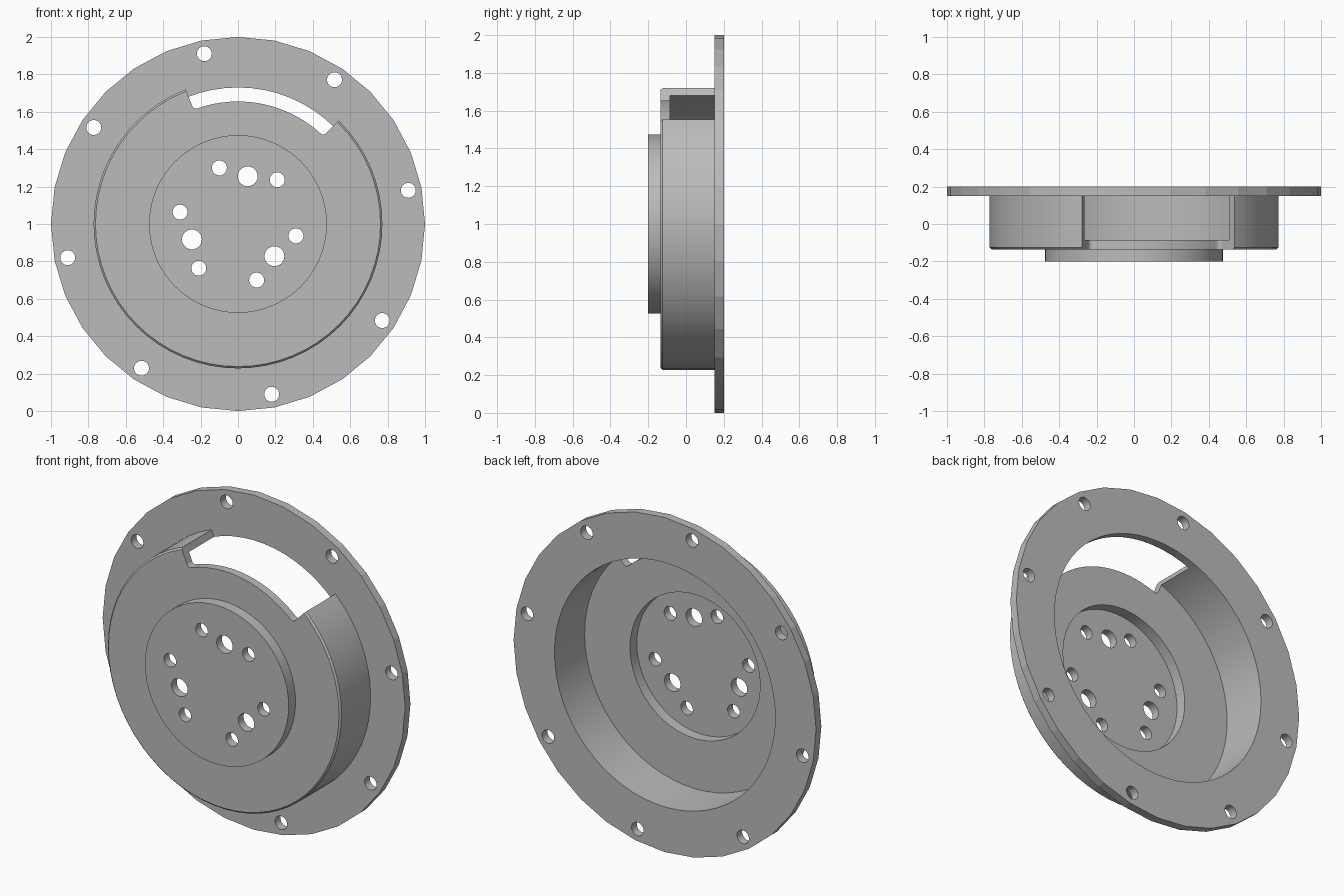
import bpy, bmesh, math
from mathutils import Matrix, Vector

if "Cube" in bpy.data.objects:
    bpy.data.objects.remove(bpy.data.objects["Cube"])

CZ = 1.0  # height of the turning axis, which runs along y

grey = bpy.data.materials.new("plain grey")
grey.diffuse_color = (0.5, 0.5, 0.5, 1)
grey.use_nodes = True
grey.node_tree.nodes["Principled BSDF"].inputs["Base Color"].default_value = grey.diffuse_color


def polar(r, deg, y=0.0):
    a = math.radians(deg)
    return Vector((r * math.cos(a), y, CZ + r * math.sin(a)))


def make(name, bm):
    bmesh.ops.recalc_face_normals(bm, faces=bm.faces)
    me = bpy.data.meshes.new(name)
    bm.to_mesh(me)
    bm.free()
    ob = bpy.data.objects.new(name, me)
    bpy.context.collection.objects.link(ob)
    me.materials.append(grey)
    return ob


def add_cylinder(bm, centre, r, y0, y1, seg):
    pos = Vector((centre.x, (y0 + y1) / 2, centre.z))
    m = Matrix.Translation(pos) @ Matrix.Rotation(math.pi / 2, 4, 'X')
    bmesh.ops.create_cone(bm, cap_ends=True, segments=seg, radius1=r,
                          radius2=r, depth=y1 - y0, matrix=m)


def lathe(name, profile, seg):
    bm = bmesh.new()
    rings = []
    for r, y in profile:
        if r == 0:
            rings.append([bm.verts.new((0, y, CZ))] * seg)
        else:
            rings.append([bm.verts.new(polar(r, 360 * i / seg, y)) for i in range(seg)])
    for a, b in zip(rings, rings[1:]):
        for i in range(seg):
            j = (i + 1) % seg
            quad = list(dict.fromkeys([a[i], a[j], b[j], b[i]]))
            bm.faces.new(quad)
    return make(name, bm)


def cut(ob, cutter):
    cutter.hide_render = True
    mod = ob.modifiers.new("cut", 'BOOLEAN')
    mod.operation = 'DIFFERENCE'
    mod.solver = 'EXACT'
    mod.object = cutter
    bpy.context.view_layer.objects.active = ob
    bpy.ops.object.modifier_apply(modifier=mod.name)
    bpy.data.objects.remove(cutter)


def smooth(ob, deg):
    bpy.ops.object.select_all(action='DESELECT')
    ob.select_set(True)
    bpy.context.view_layer.objects.active = ob
    bpy.ops.object.shade_smooth_by_angle(angle=math.radians(deg))


# Mounting flange: 32-sided disc with a round bore and eight bolt holes
bm = bmesh.new()
add_cylinder(bm, Vector((0, 0, CZ)), 1.0, 0.15, 0.2, 32)
flange = make("mounting_flange", bm)
bm = bmesh.new()
add_cylinder(bm, Vector((0, 0, CZ)), 0.73, 0.05, 0.3, 64)
for k in range(8):
    add_cylinder(bm, polar(0.928, 11.2 + 45 * k), 0.04, 0.05, 0.3, 32)
cut(flange, make("flange_cutter", bm))
smooth(flange, 11.2)

# Hollow drum with raised front boss
drum = lathe("drum_and_boss", [
    (0, -0.2), (0.475, -0.2), (0.475, -0.135), (0.762, -0.135), (0.772, -0.125),
    (0.772, 0.15), (0.73, 0.15), (0.73, -0.085), (0.43, -0.085), (0.43, -0.15),
    (0, -0.15)], 64)

# Boss holes: six small and three large
bm = bmesh.new()
for k in range(6):
    add_cylinder(bm, polar(0.316, 48.4 + 60 * k), 0.04, -0.3, 0.0, 32)
for k in range(3):
    add_cylinder(bm, polar(0.26, 78.5 + 120 * k), 0.053, -0.3, 0.0, 32)
cut(drum, make("boss_hole_cutter", bm))

# Window through wall and front plate, with rounded inner corners
A0, A1, RI, F = 45.8, 111.2, 0.655, 0.025
da = math.degrees(F / RI)
outline = [polar(0.9, A0 + (A1 - A0) * i / 8) for i in range(9)]


def corner(a, inward):
    p, c, q = polar(RI + F, a), polar(RI, a), polar(RI, a + inward)
    return [p * (1 - t) ** 2 + c * 2 * t * (1 - t) + q * t * t
            for t in (i / 5 for i in range(6))]


outline += corner(A1, -da)
outline += [polar(RI, A1 - da + (A0 - A1 + 2 * da) * i / 16) for i in range(1, 16)]
outline += corner(A0, da)[::-1]
bm = bmesh.new()
face = bm.faces.new([bm.verts.new((p.x, -0.3, p.z)) for p in outline])
ext = bmesh.ops.extrude_face_region(bm, geom=[face])
bmesh.ops.translate(bm, vec=(0, 0.6, 0),
                    verts=[g for g in ext["geom"] if isinstance(g, bmesh.types.BMVert)])
cut(drum, make("window_cutter", bm))

# Drop the hidden contact ring against the flange
bm = bmesh.new()
bm.from_mesh(drum.data)
hidden = [f for f in bm.faces if all(abs(v.co.y - 0.15) < 1e-4 for v in f.verts)]
bmesh.ops.delete(bm, geom=hidden, context='FACES_ONLY')
bm.to_mesh(drum.data)
bm.free()
smooth(drum, 30)
